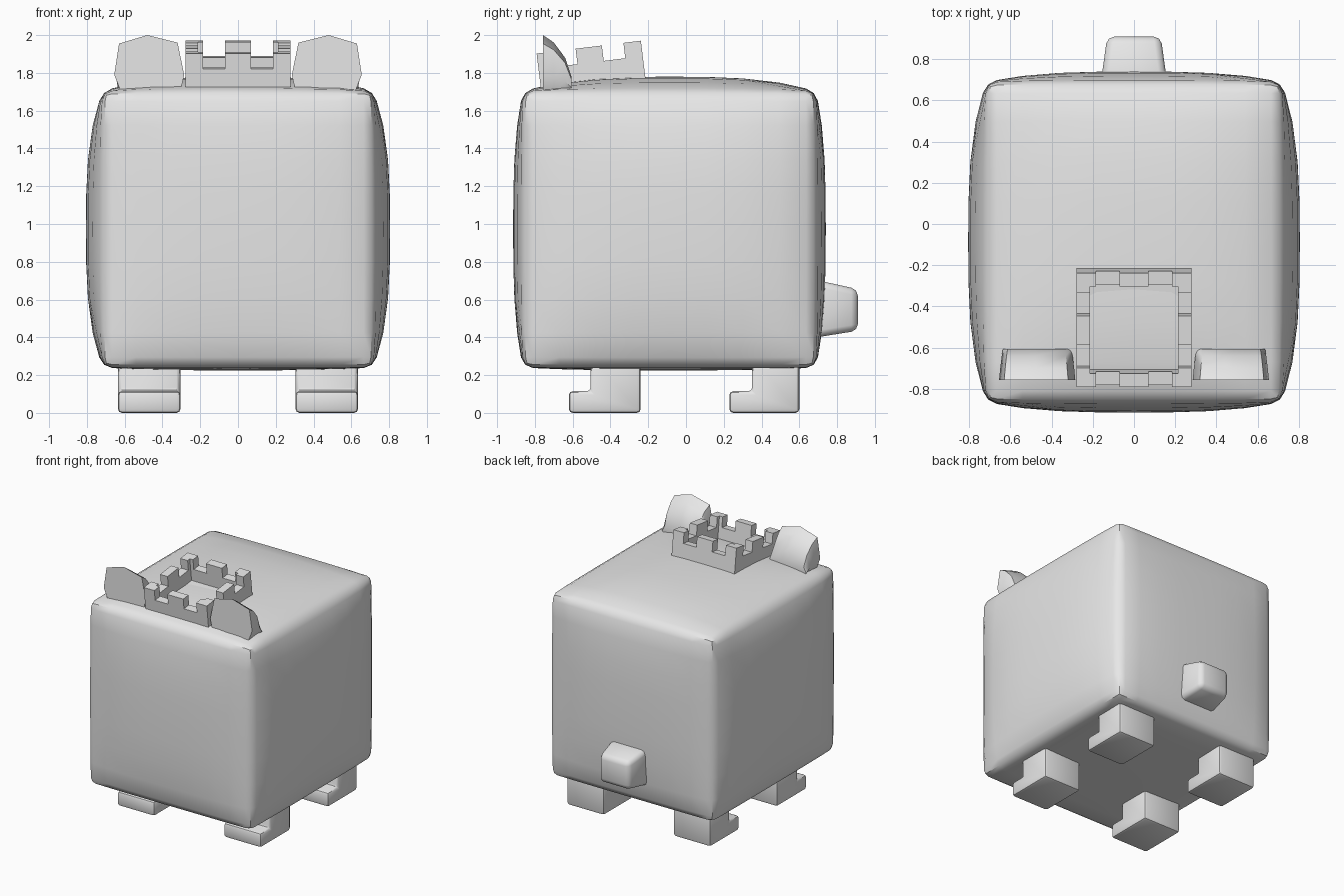
import bpy, bmesh, math
from mathutils import Matrix, Vector

if "Cube" in bpy.data.objects:
    bpy.data.objects.remove(bpy.data.objects["Cube"])

grey = bpy.data.materials.new("plain grey")
grey.diffuse_color = (0.8, 0.8, 0.8, 1)
grey.use_nodes = True
grey.node_tree.nodes["Principled BSDF"].inputs["Base Color"].default_value = grey.diffuse_color


def finish(name, bm, bevel=0.0, segments=2, smooth=None):
    """Turn a bmesh into a named object, bevelled and shaded."""
    bmesh.ops.recalc_face_normals(bm, faces=bm.faces[:])
    mesh = bpy.data.meshes.new(name)
    bm.to_mesh(mesh)
    bm.free()
    mesh.materials.append(grey)
    obj = bpy.data.objects.new(name, mesh)
    bpy.context.collection.objects.link(obj)
    if bevel:
        mod = obj.modifiers.new("bevel", 'BEVEL')
        mod.width, mod.segments = bevel, segments
        mod.limit_method, mod.angle_limit = 'ANGLE', math.radians(35)
    bpy.ops.object.select_all(action='DESELECT')
    obj.select_set(True)
    bpy.context.view_layer.objects.active = obj
    if bevel:
        bpy.ops.object.modifier_apply(modifier="bevel")
    if smooth:
        bpy.ops.object.shade_smooth_by_angle(angle=math.radians(smooth))
    return obj


def loft(bm, rings):
    """Skin closed rings of points and cap both ends."""
    rows = [[bm.verts.new(p) for p in ring] for ring in rings]
    n = len(rows[0])
    for a, b in zip(rows, rows[1:]):
        for i in range(n):
            bm.faces.new((a[i], a[(i + 1) % n], b[(i + 1) % n], b[i]))
    bm.faces.new(rows[0])
    bm.faces.new(rows[-1])


# Body: gridded box whose six sides bulge outward
LOW, HIGH = (-0.72, -0.865, 0.24), (0.72, 0.69, 1.705)
BULGE_LOW, BULGE_HIGH = (0.085, 0.05, 0.015), (0.085, 0.05, 0.075)
bm = bmesh.new()
bmesh.ops.create_cube(bm, size=2)
bmesh.ops.subdivide_edges(bm, edges=bm.edges[:], cuts=7, use_grid_fill=True)
for v in bm.verts:
    u = v.co.copy()
    for k in range(3):
        v.co[k] = (LOW[k] + HIGH[k]) / 2 + u[k] * (HIGH[k] - LOW[k]) / 2
        if abs(u[k]) > 0.999:
            a, b = u[(k + 1) % 3], u[(k + 2) % 3]
            swell = (1 - abs(a) ** 3) * (1 - abs(b) ** 3)
            v.co[k] += swell * (BULGE_HIGH[k] if u[k] > 0 else -BULGE_LOW[k])
finish("body", bm, 0.055, 2, 40)

# Legs: L-shaped side profile with a toe, extruded across
for place, toe, shin, heel in (("front", -0.62, -0.505, -0.24),
                               ("rear", 0.23, 0.35, 0.60)):
    profile = [(toe, 0), (heel, 0), (heel, 0.30), (shin, 0.30),
               (shin, 0.115), (toe, 0.115)]
    for side, s in (("left", -1), ("right", 1)):
        bm = bmesh.new()
        loft(bm, [[(s * x, y, z) for y, z in profile] for x in (0.305, 0.635)])
        finish(f"{place}_{side}_leg", bm, 0.02, 2, 40)

# Tail: tapered rounded block
bm = bmesh.new()
loft(bm, [[(-w, y, lo), (w, y, lo), (w, y, hi), (-w, y, hi)]
          for y, w, lo, hi in ((0.66, 0.165, 0.395, 0.71),
                               (0.91, 0.13, 0.435, 0.655))])
finish("tail", bm, 0.035, 2, 50)

# Ears: flat faceted front, domed towards the back
outline = [(-0.15, 0), (-0.185, 0.09), (-0.16, 0.255), (-0.01, 0.30),
           (0.15, 0.26), (0.185, 0.09), (0.165, 0)]
for side, s in (("left", -1), ("right", 1)):
    bm = bmesh.new()
    loft(bm, [[(s * (0.47 - x * wide), y, 1.70 + z * tall) for x, z in outline]
              for y, wide, tall in ((-0.757, 1, 1), (-0.70, 0.97, 0.87),
                                    (-0.64, 0.93, 0.6), (-0.607, 0.9, 0.27))])
    finish(f"{side}_ear", bm, 0, 1, 45)

# Crown: square battlement ring made from a stepped height grid
cuts = [-0.278, -0.213, -0.185, -0.07, 0.07, 0.185, 0.213, 0.278]
BASE, FLOOR, NOTCH, MERLON = -0.12, -0.10, 0.0, 0.082


def height(i, j):
    if not (0 <= i <= 6 and 0 <= j <= 6):
        return BASE
    if i in (0, 6) or j in (0, 6):
        along = j if i in (0, 6) else i
        return NOTCH if along in (2, 4) else MERLON
    # corner battlements keep an L-shaped foot, the rest is open floor
    return FLOOR


bm = bmesh.new()


def quad(*points):
    bm.faces.new([bm.verts.new(p) for p in points])


for i in range(-1, 7):
    for j in range(-1, 7):
        h = height(i, j)
        if i >= 0 and j >= 0:
            x0, x1, y0, y1 = cuts[i], cuts[i + 1], cuts[j], cuts[j + 1]
            for z in (h, BASE):
                quad((x0, y0, z), (x1, y0, z), (x1, y1, z), (x0, y1, z))
        hx, hy = height(i + 1, j), height(i, j + 1)
        if j >= 0 and hx != h:
            x, y0, y1 = cuts[i + 1], cuts[j], cuts[j + 1]
            quad((x, y0, h), (x, y1, h), (x, y1, hx), (x, y0, hx))
        if i >= 0 and hy != h:
            y, x0, x1 = cuts[j + 1], cuts[i], cuts[i + 1]
            quad((x0, y, h), (x1, y, h), (x1, y, hy), (x0, y, hy))
bmesh.ops.remove_doubles(bm, verts=bm.verts[:], dist=0.0005)
tilt = Matrix.Translation(Vector((0, -0.505, 1.855))) @ Matrix.Rotation(math.radians(7), 4, 'X')
bmesh.ops.transform(bm, matrix=tilt, verts=bm.verts[:])
finish("crown", bm)
